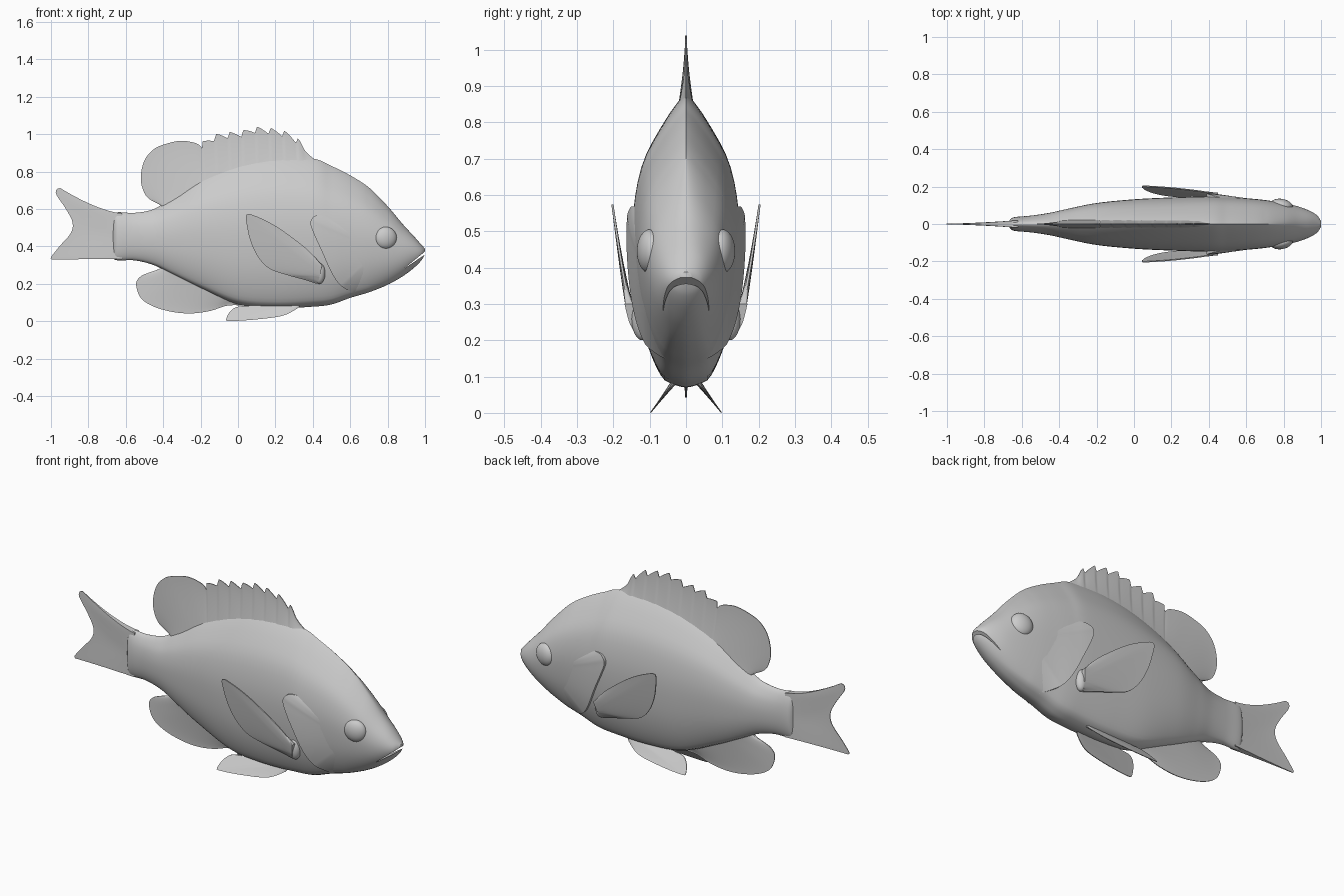
import bpy, bmesh, math

if "Cube" in bpy.data.objects:
    bpy.data.objects.remove(bpy.data.objects["Cube"])

grey = bpy.data.materials.new("fish_grey")
grey.diffuse_color = (0.6, 0.6, 0.6, 1)
grey.use_nodes = True
grey.node_tree.nodes["Principled BSDF"].inputs["Base Color"].default_value = grey.diffuse_color


def spline(pts, per=8):
    """Catmull-Rom curve through tuples of any size."""
    out = []
    p = [pts[0]] + list(pts) + [pts[-1]]
    for i in range(1, len(p) - 2):
        for k in range(per):
            t = k / per
            out.append(tuple(
                0.5 * (2 * b + (c - a) * t + (2 * a - 5 * b + 4 * c - d) * t * t
                       + (3 * b - a - 3 * c + d) * t ** 3)
                for a, b, c, d in zip(*p[i - 1:i + 3])))
    return out + [tuple(pts[-1])]


def look(table, x):
    """Linear lookup in rows sorted by their first value."""
    if x <= table[0][0]:
        return table[0]
    for a, b in zip(table, table[1:]):
        if x <= b[0]:
            t = (x - a[0]) / max(b[0] - a[0], 1e-9)
            return tuple(u + (v - u) * t for u, v in zip(a, b))
    return table[-1]


def resample(pts, n):
    rows, d = [(0,) + pts[0]], 0
    for a, b in zip(pts, pts[1:]):
        d += math.dist(a, b)
        rows.append((d,) + b)
    return [look(rows, d * i / (n - 1))[1:] for i in range(n)]


def finish(ob, angle=40):
    bpy.ops.object.select_all(action='DESELECT')
    ob.select_set(True)
    bpy.context.view_layer.objects.active = ob
    bpy.ops.object.shade_smooth_by_angle(angle=math.radians(angle))


def make(name, verts, faces, side=0, angle=40):
    bm = bmesh.new()
    vs = [bm.verts.new(v) for v in verts]
    for f in faces:
        bm.faces.new([vs[i] for i in f])
    bmesh.ops.recalc_face_normals(bm, faces=bm.faces)
    if side and sum(f.normal.y * f.calc_area() for f in bm.faces) * side < 0:
        bmesh.ops.reverse_faces(bm, faces=bm.faces)
    me = bpy.data.meshes.new(name)
    bm.to_mesh(me)
    bm.free()
    me.materials.append(grey)
    ob = bpy.data.objects.new(name, me)
    bpy.context.collection.objects.link(ob)
    finish(ob, angle)
    return ob


# Body: sections of x, top, bottom, half width
sections = spline([
    (-.67, .57, .335, .012), (-.655, .58, .328, .030), (-.63, .583, .325, .038),
    (-.55, .58, .325, .045), (-.45, .60, .30, .060), (-.35, .665, .25, .082),
    (-.2, .765, .175, .112), (0, .845, .09, .132), (.2, .88, .07, .142),
    (.4, .87, .078, .148), (.5, .83, .09, .145), (.6, .78, .125, .138),
    (.7, .715, .155, .128), (.8, .615, .195, .112), (.88, .52, .24, .093),
    (.94, .455, .285, .070), (.98, .41, .325, .045), (1.0, .388, .36, .015)])
shape = spline([(0, 0), (.01, .25), (.04, .48), (.15, .74), (.3, .92), (.5, 1),
                (.65, .95), (.78, .78), (.9, .42), (.97, .15), (1, 0)])


def half_width(x, t, w):
    t = min(max(t, 0), 1)
    b = min(1, max(0, (x - .7) / .25, (-.3 - x) / .4))
    return w * ((1 - b) * look(shape, t)[1] + b * 2 * math.sqrt(t * (1 - t)))


def surface(x, z):
    _, top, bot, w = look(sections, x)
    return half_width(x, (z - bot) / (top - bot), w)


H = 30
verts, faces = [], []
for x, top, bot, w in sections:
    for k in range(2 * H):
        t = (1 - math.cos(math.pi * k / H)) / 2
        y = half_width(x, t, w) * (1 if k <= H else -1)
        verts.append((x, y, bot + (top - bot) * t))
R = 2 * H
for i in range(len(sections) - 1):
    for k in range(R):
        m = (k + 1) % R
        faces.append((i * R + k, i * R + m, (i + 1) * R + m, (i + 1) * R + k))
faces += [tuple(range(R)), tuple(range(len(verts) - R, len(verts)))]
body = make("body", verts, faces)

# Mouth: a thin wedge cut across the snout
wedge = [(.885, .279), (1.06, .422), (1.06, .398)]
cutter = make("mouth_cutter", [(x, y, z) for y in (-.2, .2) for x, z in wedge],
              [(0, 1, 2), (3, 4, 5), (0, 1, 4, 3), (1, 2, 5, 4), (2, 0, 3, 5)])
mod = body.modifiers.new("mouth", 'BOOLEAN')
mod.object, mod.operation, mod.solver = cutter, 'DIFFERENCE', 'EXACT'
bpy.context.view_layer.objects.active = body
bpy.ops.object.modifier_apply(modifier="mouth")
bpy.data.objects.remove(cutter)
finish(body)


# Fins: a tapered double sheet between a base line and an outer edge
def fin(name, base, edge, root, tip, place=lambda x, z: 0, side=1, bend=1, rows=10):
    n = len(edge)
    base = resample(base, n)
    verts, faces = [], []
    for sgn in (1, -1):
        for (x0, z0), (x1, z1) in zip(base, edge):
            for j in range(rows + 1):
                s = j / rows
                x, z = x0 + (x1 - x0) * s, z0 + (z1 - z0) * s ** bend
                h = tip + (root - tip) * (1 - s) ** 1.5
                verts.append((x, side * (place(x, z) + sgn * h), z))
    C = rows + 1
    N = n * C
    for i in range(n - 1):
        for j in range(rows):
            q = (i * C + j, i * C + j + 1, (i + 1) * C + j + 1, (i + 1) * C + j)
            faces += [q, tuple(N + v for v in q)]
    rim = ([i * C for i in range(n)] + [(n - 1) * C + j for j in range(1, C)]
           + [i * C + rows for i in range(n - 2, -1, -1)] + list(range(rows - 1, 0, -1)))
    for a, b in zip(rim, rim[1:] + rim[:1]):
        faces.append((a, b, N + b, N + a))
    return make(name, verts, faces)


# Dorsal fin: spiny front with scalloped edge, rounded soft rear
crest = spline([(-.19, .962), (-.12, 1.0), (-.05, 1.012), (.02, 1.02), (.09, 1.04),
                (.17, 1.035), (.25, 1.018), (.32, .978), (.36, .91), (.41, .865)])
edge = []
for i in range(140):
    x = .41 - .6 * i / 139
    drop = 0
    if x < .32:
        u = ((.32 - x) / .0729) % 1
        drop = .034 * (u / .15 if u < .15 else ((1 - u) / .85) ** 1.2)
    edge.append((x, look(crest, x)[1] - drop))
edge += resample(spline([(-.192, .925), (-.22, .95), (-.3, .965), (-.38, .95), (-.45, .92),
                         (-.5, .86), (-.52, .77), (-.505, .695), (-.47, .65),
                         (-.40, .622)]), 60)
back = [(x, look(sections, x)[1] - .05) for x in [.42 - .03 * i for i in range(28)]]
fin("dorsal_fin", back, edge, .024, .002)

# Anal fin
edge = resample(spline([(.02, .085), (-.06, .083), (-.15, .055), (-.25, .042), (-.35, .05),
                        (-.45, .078), (-.52, .125), (-.545, .2), (-.52, .24),
                        (-.47, .262), (-.40, .285)]), 70)
belly = [(x, look(sections, x)[2] + .04) for x in [.03 - .03 * i for i in range(15)]]
fin("anal_fin", belly, edge, .026, .002)

# Tail fin
edge = resample(spline([(-.995, .33), (-1, .342), (-.955, .40), (-.895, .47), (-.885, .53),
                        (-.92, .60), (-.97, .675), (-.97, .705), (-.95, .712)]), 50)
fin("tail_fin", [(-.62, .333), (-.62, .577)], edge, .02, .002, bend=1.5, rows=16)


def pectoral_y(x, z):
    if z < .24:
        return .14 - (.24 - z) * .5
    return .14 + .062 * ((z - .24) / .33) ** .75


def pelvic_y(x, z):
    return .03 + .068 * max(0, (.088 - z) / .088)


pectoral = resample(spline([
    (.44, .31), (.38, .375), (.3, .44), (.2, .51), (.1, .56), (.045, .57), (.05, .5),
    (.07, .42), (.11, .34), (.17, .28), (.27, .245), (.36, .22), (.42, .2)]), 70)
pelvic = resample(spline([
    (.32, .07), (.24, .03), (.1, .01), (-.05, .001), (-.062, .015), (-.04, .055), (0, .078),
    (.08, .08), (.2, .07), (.27, .075)]), 60)
gill = resample(spline([
    (.47, .568), (.415, .565), (.387, .53), (.405, .47), (.45, .37), (.5, .26),
    (.55, .19), (.63, .145)]), 60)


def ball(name, loc, size, turn=0):
    bpy.ops.mesh.primitive_uv_sphere_add(segments=32, ring_count=20, radius=1, location=loc,
                                         rotation=(0, 0, turn))
    ob = bpy.context.object
    ob.name, ob.scale = name, size
    ob.data.materials.append(grey)
    finish(ob)


for side, tag in ((-1, "right"), (1, "left")):
    fin("pectoral_fin_" + tag, [(.45, .3), (.43, .21)], pectoral, .012, .003,
        pectoral_y, side)
    fin("pelvic_fin_" + tag, [(.34, .095), (.28, .1)], pelvic, .012, .002, pelvic_y, side)
    ball("pectoral_base_" + tag, (.435, side * .12, .26), (.032, .03, .06))
    ball("eye_" + tag, (.79, side * .1, .445), (.06, .034, .06), -side * .2)

    # Gill cover: raised flap with a crisp rear edge, fading into the cheek
    verts, faces, M = [], [], 14
    for i, (x, z) in enumerate(gill):
        fade = min(1, 2.2 * math.sin(math.pi * i / (len(gill) - 1)))
        for j in range(-1, M):
            s = max(j, 0) / (M - 1)
            px, pz = x + (.75 - x) * s * .7, z + (.38 - z) * s * .7
            lift = -.01 if j < 0 else .018 * fade * (1 - s) ** 1.3 - .002
            verts.append((px, side * (surface(px, pz) + lift), pz))
    C = M + 1
    for i in range(len(gill) - 1):
        for j in range(M):
            a = i * C + j
            faces.append((a, a + 1, a + C + 1, a + C))
    make("gill_cover_" + tag, verts, faces, side)
